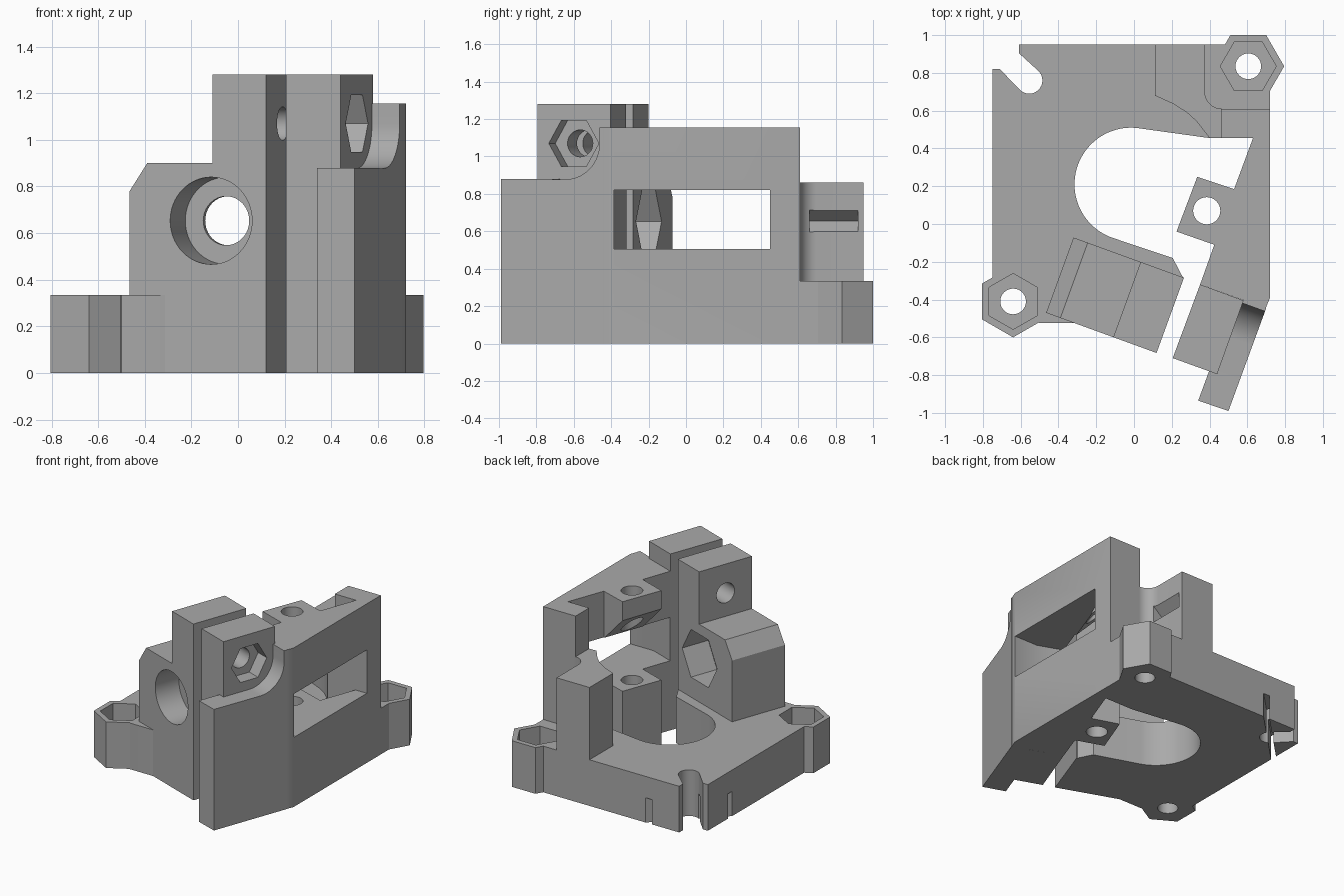
import bpy, bmesh
from math import radians, sin, cos, pi
from mathutils import Vector

cube = bpy.data.objects.get("Cube")
if cube:
    bpy.data.objects.remove(cube)

grey = bpy.data.materials.new("plain grey")
grey.use_nodes = True
GREY = (0.40, 0.40, 0.40, 1)
grey.diffuse_color = GREY
grey.node_tree.nodes["Principled BSDF"].inputs["Base Color"].default_value = GREY

# The clamp is turned twenty degrees: U runs across it, V runs back through it
A = radians(20)
X, Y, Z = Vector((1, 0, 0)), Vector((0, 1, 0)), Vector((0, 0, 1))
U = Vector((cos(A), -sin(A), 0))
V = Vector((sin(A), cos(A), 0))
parts = []


def ngon(n, r, cx=0, cy=0, turn=0):
    return [(cx + r * cos(turn + 2 * pi * i / n), cy + r * sin(turn + 2 * pi * i / n))
            for i in range(n)]


def arc(cx, cy, r, start, end, n=24):
    return [(cx + r * cos(radians(start + (end - start) * i / n)),
             cy + r * sin(radians(start + (end - start) * i / n))) for i in range(n + 1)]


def prism(name, pts, lo, hi, origin=(0, 0, 0), axes=(X, Y, Z), keep=True):
    """Extrude a profile from lo to hi along the third axis."""
    o = Vector(origin)
    a, b, c = axes
    bm = bmesh.new()
    low = [bm.verts.new(o + a * p + b * q + c * lo) for p, q in pts]
    high = [bm.verts.new(o + a * p + b * q + c * hi) for p, q in pts]
    bm.faces.new(low)
    bm.faces.new(high)
    for i in range(len(pts)):
        j = (i + 1) % len(pts)
        bm.faces.new((low[i], low[j], high[j], high[i]))
    bmesh.ops.recalc_face_normals(bm, faces=bm.faces)
    mesh = bpy.data.meshes.new(name)
    bm.to_mesh(mesh)
    bm.free()
    mesh.materials.append(grey)
    obj = bpy.data.objects.new(name, mesh)
    bpy.context.collection.objects.link(obj)
    if keep:
        parts.append(obj)
    else:
        obj.hide_render = True
    return obj


def cut(obj, *args, **kw):
    """Subtract a prism from a part."""
    cutter = prism("cutter", *args, keep=False, **kw)
    mod = obj.modifiers.new("cut", "BOOLEAN")
    mod.operation, mod.solver, mod.object = "DIFFERENCE", "EXACT", cutter
    bpy.context.view_layer.objects.active = obj
    bpy.ops.object.modifier_apply(modifier=mod.name)
    bpy.data.objects.remove(cutter)


# Base plate with rounded opening and a diagonal corner slot
BASE = 0.335
outline = [(-0.75, 0.82), (-0.75, -0.28), (-0.64, -0.41), (-0.5, -0.525), (-0.31, -0.525),
           (0.22, -0.40), (0.26, -0.285), (0.205, -0.18)]
outline += arc(-0.015, 0.21, 0.3, 250, 85, 40)
outline += [(0.4, 0.455), (0.72, 0.455), (0.72, 0.75), (0.605, 0.835), (0.5, 0.95),
            (-0.61, 0.95), (-0.61, 0.905)]
outline += arc(-0.555, 0.76, 0.07, 45, -135, 16)
outline += [(-0.71, 0.82)]
base = prism("base_plate", outline, 0, BASE)
D1, D2 = (X + Y).normalized(), (Y - X).normalized()
cut(base, [(-0.5, -0.018), (0.5, -0.018), (0.5, 0.018), (-0.5, 0.018)], -0.1, 0.18,
    origin=(-0.553, 0.763, 0), axes=(D1, D2, Z))

# Corner bosses with nut pockets
for side, x, y, turn in (("rear", 0.605, 0.835, 0), ("front", -0.64, -0.41, pi / 2)):
    boss = prism(side + "_boss", ngon(6, 0.19, x, y, turn), 0, BASE)
    for obj in (boss, base):
        cut(obj, ngon(6, 0.148, x, y, turn), 0.15, 0.5)
        cut(obj, ngon(32, 0.068, x, y), -0.1, 0.5)

# Left clamp block with stepped profile, stepped bore and nut pocket
BLOCK = (-0.465, -0.47, 0)
ACROSS = (U, Z, V)
left = prism("left_clamp", [(0, 0), (0, 0.78), (0.08, 0.9), (0.378, 0.9), (0.378, 1.28),
                            (0.622, 1.28), (0.622, 0)], 0, 0.424, BLOCK, ACROSS)
cut(left, ngon(64, 0.187, 0.372, 0.653), -0.1, 0.19, origin=BLOCK, axes=ACROSS)
cut(left, ngon(48, 0.105, 0.372, 0.653), 0.1, 0.3, origin=BLOCK, axes=ACROSS)
cut(left, ngon(6, 0.2, 0.372, 0.653), 0.215, 0.6, origin=BLOCK, axes=ACROSS)

# Right clamp
right = prism("right_clamp", [(0.205, -0.71), (0.44, -0.795), (0.58, -0.405), (0.35, -0.32)],
              0, 1.28)

# Clamp bolt passing through both halves, with nut pocket on the right
BOLT = (0.51, -0.60, 1.07)
ALONG = (V, Z, U)
for obj in (left, right):
    cut(obj, ngon(32, 0.072), -1.2, 0.3, origin=BOLT, axes=ALONG)
cut(right, ngon(6, 0.142), -0.1, 0.2, origin=BOLT, axes=ALONG)

# Flange beside the clamp, scooped around the bolt
flange = prism("flange", [(0.34, -0.935), (0.5, -0.99), (0.7, -0.445), (0.58, -0.403),
                          (0.5, -0.5)], 0, 1.155)
scoop = [(-0.6, -0.19)] + arc(0, 0, 0.192, -90, 0, 16) + [(0.192, 0.3), (-0.6, 0.3)]
cut(flange, scoop, -0.4, 0.4, origin=BOLT, axes=ALONG)

# Tall side wall with an inward lug
wall = prism("side_wall", [(0.35, -0.32), (0.425, -0.11), (0.225, -0.04), (0.335, 0.25),
                           (0.53, 0.185), (0.63, 0.455), (0.46, 0.455), (0.46, 0.61),
                           (0.72, 0.61), (0.72, -0.39), (0.697, -0.447)], 0, 1.155)
# Window, lug hole and sloped underside of the upper lug
cut(wall, [(0.9, -0.385), (0.53, -0.385), (0.35, -0.319), (0.1, -0.319), (0.1, 0.45),
           (0.9, 0.45)], 0.505, 0.82)
cut(wall, ngon(32, 0.072, 0.385, 0.07), -0.1, 1.3)
cut(wall, [(0.207, 0.815), (-0.06, 1.082), (-0.06, 0.815)], -0.03, 0.34,
    origin=(0.225, -0.04, 0), axes=ACROSS)

# Rear post, hollowed around the rear boss, with a grooved pocket
post_pts = [(0.11, 0.95), (0.11, 0.68), (0.21, 0.635), (0.28, 0.59), (0.33, 0.545),
            (0.4, 0.455), (0.47, 0.455), (0.47, 0.61)]
post_pts += arc(0.465, 0.70, 0.09, 270, 180, 12) + [(0.375, 0.95)]
post = prism("rear_post", post_pts, 0, 0.86)
cut(post, [(0.31, 0.655), (0.38, 0.715), (0.5, 0.715), (0.5, 0.595), (0.38, 0.595)],
    0.66, 0.92, axes=(X, Z, Y))

# Smooth the round surfaces, keep the corners crisp
bpy.ops.object.select_all(action="DESELECT")
for obj in parts:
    obj.select_set(True)
bpy.context.view_layer.objects.active = base
bpy.ops.object.shade_smooth_by_angle(angle=radians(25))
